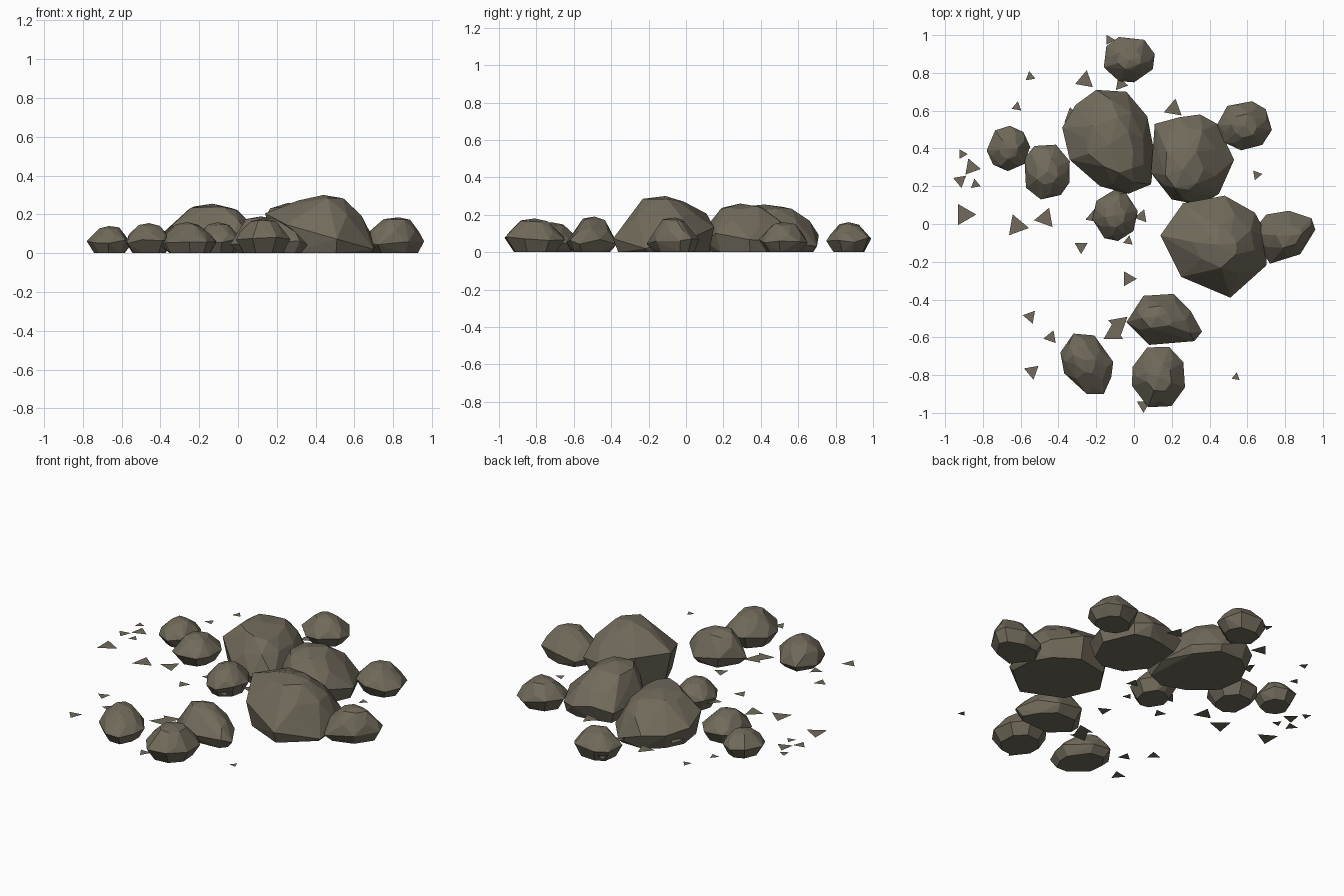
import bpy, bmesh, math, random

if "Cube" in bpy.data.objects:
    bpy.data.objects.remove(bpy.data.objects["Cube"])

stone = bpy.data.materials.new("grey_brown_stone")
stone.diffuse_color = (0.165, 0.145, 0.105, 1)
stone.use_nodes = True
stone.node_tree.nodes["Principled BSDF"].inputs["Base Color"].default_value = stone.diffuse_color


def finish(name, bm):
    me = bpy.data.meshes.new(name)
    bm.to_mesh(me)
    bm.free()
    me.materials.append(stone)
    ob = bpy.data.objects.new(name, me)
    bpy.context.collection.objects.link(ob)
    return ob


def rock(name, outline, peak, height, base=0.78, shoulder=0.82, top=0.42,
         waist=0.3, tilt=(0, 0), seed=1):
    """Faceted boulder: convex hull of jittered rings between outline and peak."""
    rng = random.Random(seed)
    n = len(outline)
    cx = sum(p[0] for p in outline) / n
    cy = sum(p[1] for p in outline) / n
    bm = bmesh.new()
    # rings: height fraction, size, drift to the peak, height jitter, half step
    rings = [(0.0, base, 0.0, 0.0, 0), (waist, 1.0, 0.0, 0.09, 0),
             (0.62, shoulder, 0.35, 0.05, 1), (0.91, top, 0.85, 0.04, 0)]
    for zf, s, drift, jz, half in rings:
        ox = cx + (peak[0] - cx) * drift
        oy = cy + (peak[1] - cy) * drift
        for i in range(n):
            x, y = outline[i]
            if half:
                x2, y2 = outline[(i + 1) % n]
                x, y = (x + x2) / 2, (y + y2) / 2
            k = s if s == 1.0 else s * rng.uniform(0.94, 1.05)
            z = height * min(0.97, zf + rng.uniform(-jz, jz))
            if s == 1.0:
                z = max(0.02, z + tilt[0] * (x - cx) + tilt[1] * (y - cy))
            bm.verts.new((ox + (x - cx) * k, oy + (y - cy) * k, z))
    bm.verts.new((peak[0], peak[1], height))
    res = bmesh.ops.convex_hull(bm, input=bm.verts[:])
    junk = {g for g in res["geom_interior"] + res["geom_unused"]
            if isinstance(g, bmesh.types.BMVert)}
    bmesh.ops.delete(bm, geom=list(junk), context='VERTS')
    bmesh.ops.dissolve_limit(bm, angle_limit=math.radians(6),
                             verts=bm.verts[:], edges=bm.edges[:])
    bmesh.ops.recalc_face_normals(bm, faces=bm.faces[:])
    return finish(name, bm)


def oval(x0, x1, y0, y1, turn, n=8):
    """Rough oval outline that fills the given box."""
    rng = random.Random(turn)
    pts = []
    for i in range(n):
        a = math.radians(turn) + (i + rng.uniform(-0.2, 0.2)) * 2 * math.pi / n
        pts.append((math.cos(a), math.sin(a)))
    xs, ys = [p[0] for p in pts], [p[1] for p in pts]
    return [(x0 + (x - min(xs)) / (max(xs) - min(xs)) * (x1 - x0),
             y0 + (y - min(ys)) / (max(ys) - min(ys)) * (y1 - y0)) for x, y in pts]


# three large boulders
rock("boulder_front", [(0.14, -0.06), (0.26, 0.11), (0.48, 0.15), (0.64, 0.06),
                       (0.71, -0.07), (0.70, -0.22), (0.51, -0.39), (0.25, -0.28)],
     (0.44, -0.11), 0.30, base=0.88, shoulder=0.76, top=0.40, waist=0.36,
     tilt=(-0.27, 0.12), seed=3)
rock("boulder_back", [(-0.20, 0.71), (-0.04, 0.70), (0.07, 0.57), (0.11, 0.37),
                      (0.09, 0.21), (-0.03, 0.16), (-0.18, 0.20), (-0.34, 0.34),
                      (-0.38, 0.51), (-0.31, 0.63)],
     (-0.13, 0.42), 0.255, base=0.88, shoulder=0.82, top=0.53,
     tilt=(-0.2, -0.05), seed=5)
rock("boulder_middle", [(0.11, 0.53), (0.24, 0.565), (0.35, 0.58), (0.44, 0.53),
                        (0.53, 0.34), (0.45, 0.16), (0.35, 0.10), (0.20, 0.13),
                        (0.09, 0.27)],
     (0.26, 0.29), 0.26, base=0.88, shoulder=0.80, top=0.46, seed=8)

# medium stones with pointed outlines
rock("stone_right", [(0.62, -0.05), (0.70, 0.05), (0.82, 0.07), (0.94, 0.03),
                     (0.96, -0.03), (0.88, -0.16), (0.72, -0.21)],
     (0.83, -0.06), 0.185, seed=11)
rock("stone_front", [(-0.04, -0.52), (0.05, -0.38), (0.21, -0.37), (0.30, -0.46),
                     (0.36, -0.57), (0.32, -0.62), (0.08, -0.64)],
     (0.12, -0.49), 0.19, seed=12)
rock("stone_front_left", [(-0.39, -0.68), (-0.32, -0.58), (-0.21, -0.59),
                          (-0.11, -0.73), (-0.12, -0.81), (-0.16, -0.90),
                          (-0.25, -0.90), (-0.37, -0.79)],
     (-0.26, -0.72), 0.16, seed=13)

# small rounded stones: name, box, height
for i, (name, box, h) in enumerate([
        ("stone_front_tip", (-0.01, 0.27, -0.97, -0.65), 0.18),
        ("stone_back_right", (0.44, 0.73, 0.39, 0.65), 0.16),
        ("stone_centre", (-0.22, 0.02, -0.09, 0.18), 0.16),
        ("stone_left", (-0.58, -0.34, 0.13, 0.42), 0.155),
        ("stone_far_left", (-0.78, -0.55, 0.28, 0.52), 0.14),
        ("stone_back_tip", (-0.16, 0.11, 0.75, 0.99), 0.16)]):
    rock(name, oval(*box, turn=20 + 17 * i),
         ((box[0] + box[1]) / 2, (box[2] + box[3]) / 2), h,
         base=0.70, shoulder=0.86, top=0.46, waist=0.4, seed=20 + i)

# flat triangular chips just above the ground: x, y, radius, pointing angle
chips = [(-.55, .78, .03, 340), (-.62, .62, .03, 200), (-.26, .76, .055, 80),
         (.21, .61, .055, 80), (-.91, .37, .03, 0), (-.86, .30, .05, 110),
         (-.92, .23, .04, 40), (-.84, .21, .03, 100), (-.90, .05, .065, 0),
         (-.62, -.01, .065, 350), (-.47, .03, .06, 190), (-.28, -.12, .04, 270),
         (.04, .04, .04, 70), (-.03, -.09, .03, 80), (-.03, -.29, .045, 0),
         (-.55, -.49, .04, 170), (-.44, -.60, .04, 190), (-.54, -.78, .045, 280),
         (-.11, -.58, .06, 90), (-.08, -.53, .06, 160), (.54, -.81, .025, 80),
         (.65, .26, .03, 130), (-.07, .74, .04, 110), (-.13, .975, .03, 120),
         (.05, -.96, .04, 270), (-.33, .57, .05, 100), (-.21, .04, .05, 200)]
bm = bmesh.new()
for x, y, r, a in chips:
    bm.faces.new([bm.verts.new((x + r * math.cos(math.radians(a + t)),
                                y + r * math.sin(math.radians(a + t)), 0.048))
                  for t in (0, 120, 240)])
finish("ground_chips", bm)
